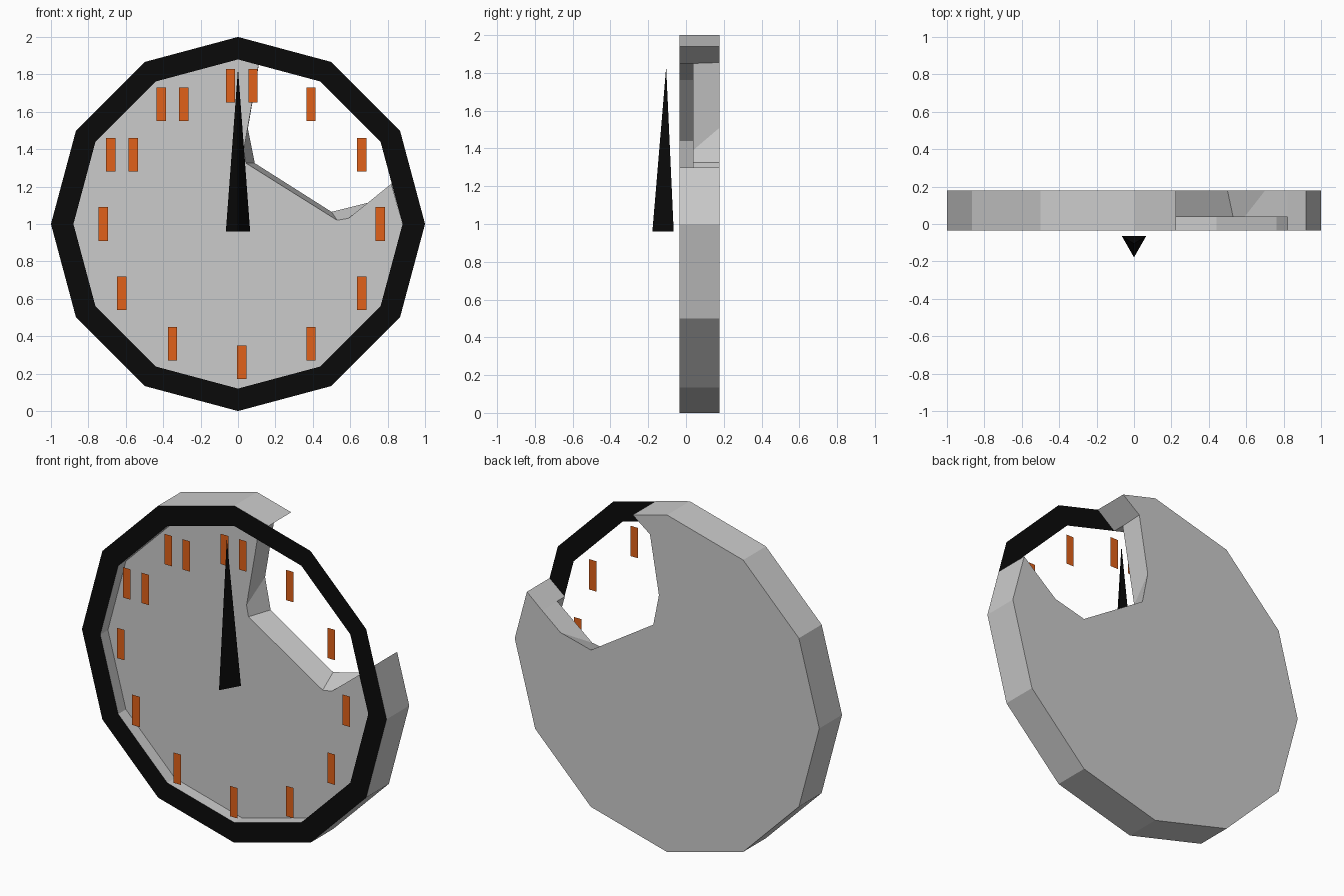
import bpy, math

if "Cube" in bpy.data.objects:
    bpy.data.objects.remove(bpy.data.objects["Cube"])

FRONT, PLATE, BACK = -0.035, 0.037, 0.178   # depths of rim front, dial and back
INNER = 0.88                                # inner radius of the rim


def build(name, verts, faces, color=None):
    me = bpy.data.meshes.new(name)
    me.from_pydata(verts, [], faces)
    me.update()
    ob = bpy.data.objects.new(name, me)
    bpy.context.collection.objects.link(ob)
    if color:
        mat = bpy.data.materials.new(name + "_paint")
        mat.diffuse_color = (*color, 1)
        mat.use_nodes = True
        mat.node_tree.nodes["Principled BSDF"].inputs["Base Color"].default_value = mat.diffuse_color
        me.materials.append(mat)
    return ob


def hour(k, r=1.0):
    a = math.radians(30 * k)
    return (r * math.sin(a), 1 + r * math.cos(a))


# Broken case: 12-sided drum with a notch between one and three o'clock
notch_front = [(.11, 1.85), (.03, 1.39), (.043, 1.325), (.53, 1.02), (.59, 1.03), (.82, 1.215)]
notch_back = [(.112, 1.855), (.053, 1.51), (.09, 1.325), (.50, 1.065), (.70, 1.115), (.82, 1.213)]
outer = [(.92, 1.298)] + [hour(k) for k in range(3, 13)] + [(.225, 1.94)]
inner = [notch_front[-1]] + [hour(k, INNER) for k in range(3, 13)] + [notch_front[0]]

verts, faces = [], []


def loop(points, y):
    start = len(verts)
    verts.extend((x, y, z) for x, z in points)
    return list(range(start, len(verts)))


def bridge(a, b):
    faces.extend((a[i], a[i + 1], b[i + 1], b[i]) for i in range(len(a) - 1))


of, ob_ = loop(outer, FRONT), loop(outer, BACK)
inf, inp = loop(inner, FRONT), loop(inner, PLATE)
nf = [inp[-1]] + loop(notch_front[1:-1], PLATE) + [inp[0]]
nb = loop(notch_back, BACK)
bridge(ob_, of)                       # outer wall
bridge(inf, inp)                      # inner rim wall
bridge(nf, nb)                        # broken edge
faces.append(inp + nf[1:-1])          # dial
faces.append((ob_ + nb)[::-1])        # back
faces.append((of[0], inf[0], inp[0], nb[-1], ob_[0]))        # broken rim ends
faces.append((of[-1], ob_[-1], nb[0], inp[-1], inf[-1]))
case = build("broken_case", verts, faces)

# make the case normals consistent
import bmesh
bm = bmesh.new()
bm.from_mesh(case.data)
bmesh.ops.recalc_face_normals(bm, faces=bm.faces)
bm.faces.ensure_lookup_table()
dial = max((f for f in bm.faces if abs(f.calc_center_median().y - PLATE) < 1e-4),
           key=lambda f: f.calc_area())
if dial.normal.y > 0:
    bmesh.ops.reverse_faces(bm, faces=bm.faces)
bm.to_mesh(case.data)
bm.free()

# Flat black rim, unbroken
black = (.003, .003, .003)
rv = [(x, FRONT, z) for r in (1, INNER) for x, z in (hour(k, r) for k in range(12))]
rf = [(k, 12 + k, 12 + (k + 1) % 12, (k + 1) % 12)[::-1] for k in range(12)]
build("front_rim", rv, rf, black)

# Three-sided tapering hand
build("hand",
      [(-.065, -.065, .96), (.065, -.065, .96), (0, -.178, .96), (0, -.105, 1.83)],
      [(0, 1, 2), (0, 2, 3), (2, 1, 3), (1, 0, 3)], black)

# Plain flat hour markers, doubled from ten to twelve
mv, mf = [], []
for k in range(1, 13):
    cx, cz = hour(k, .74)
    for dx in ((-.06, .06) if k >= 10 else (0,)):
        x, n, w, h = cx + .02 + dx, len(mv), .025, .09
        mv += [(x - w, -.07, cz - h), (x + w, -.07, cz - h),
               (x + w, -.07, cz + h), (x - w, -.07, cz + h)]
        mf.append((n, n + 1, n + 2, n + 3))
build("hour_markers", mv, mf, (.75, .12, .01))
